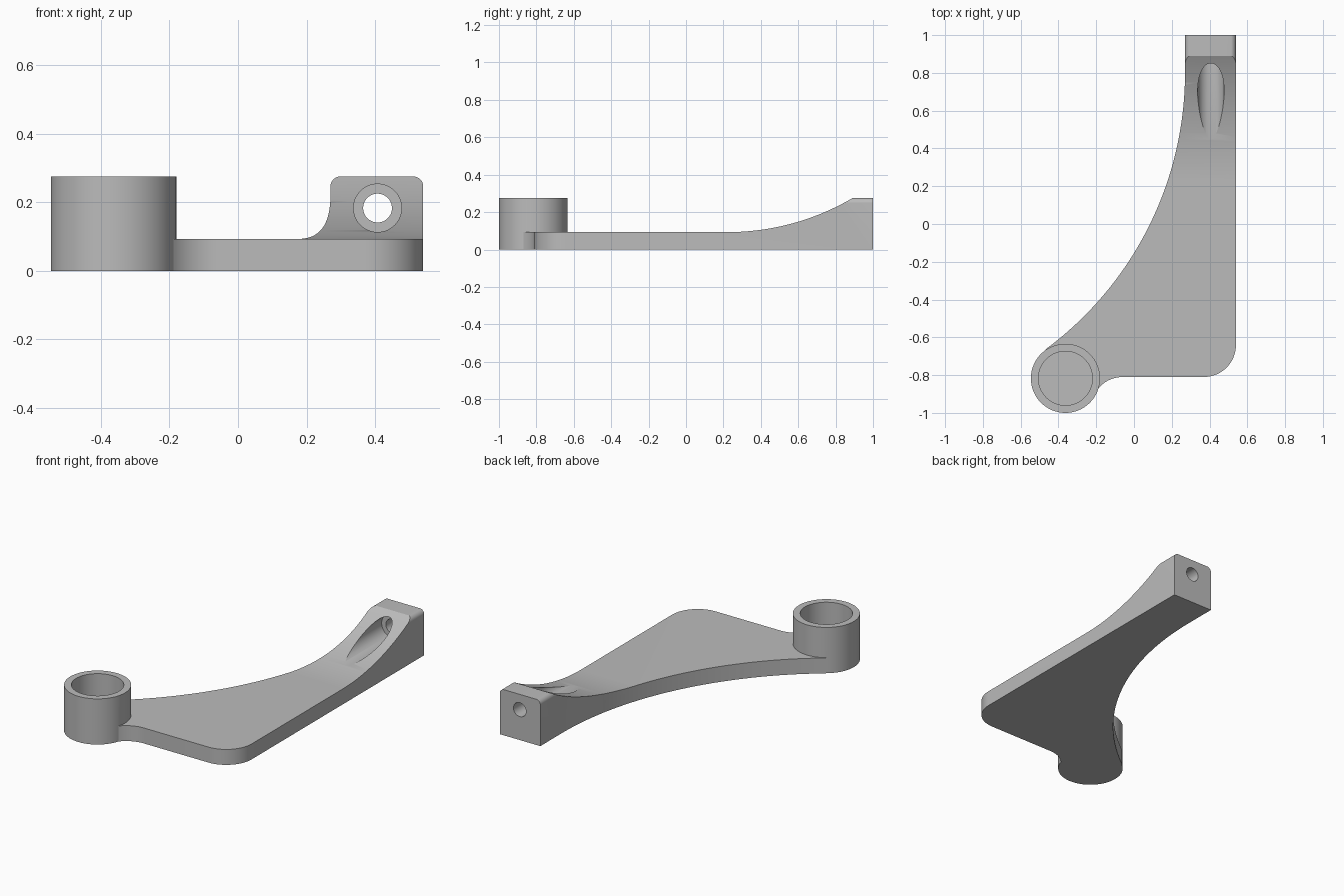
import bpy, bmesh
from math import sin, cos, radians
from mathutils import Vector

cube = bpy.data.objects.get("Cube")
if cube:
    bpy.data.objects.remove(cube, do_unlink=True)

grey = bpy.data.materials.new("plain grey")
grey.use_nodes = True
colour = (0.5, 0.5, 0.5, 1)
grey.diffuse_color = colour
grey.node_tree.nodes["Principled BSDF"].inputs["Base Color"].default_value = colour


def arc(cx, cy, r, start, end, n=16):
    angles = [radians(start + (end - start) * i / n) for i in range(n + 1)]
    return [(cx + r * cos(a), cy + r * sin(a)) for a in angles]


def prism(name, points, axis, low, high):
    """Extrude a 2D outline along the given axis (0 = x, 1 = y, 2 = z)."""
    def place(p, d):
        v = list(p)
        v.insert(axis, d)
        return Vector(v)
    bm = bmesh.new()
    face = bm.faces.new([bm.verts.new(place(p, low)) for p in points])
    grown = bmesh.ops.extrude_face_region(bm, geom=[face])["geom"]
    shift = place((0, 0), high - low)
    bmesh.ops.translate(bm, vec=shift, verts=[g for g in grown if isinstance(g, bmesh.types.BMVert)])
    bmesh.ops.recalc_face_normals(bm, faces=bm.faces)
    mesh = bpy.data.meshes.new(name)
    bm.to_mesh(mesh)
    bm.free()
    mesh.materials.append(grey)
    obj = bpy.data.objects.new(name, mesh)
    bpy.context.collection.objects.link(obj)
    return obj


def disc(cx, cy, r, n=64):
    return arc(cx, cy, r, 0, 360, n)[:-1]


def combine(target, tool, operation):
    mod = target.modifiers.new(operation, "BOOLEAN")
    mod.operation, mod.object, mod.solver = operation, tool, "EXACT"
    bpy.context.view_layer.objects.active = target
    bpy.ops.object.modifier_apply(modifier=mod.name)
    bpy.data.objects.remove(tool, do_unlink=True)


TOP, PLATE = 0.275, 0.093
LEFT, RIGHT = 0.27, 0.54
BX, BY, BR = -0.363, -0.817, 0.183

# Arm outline: curved edge, end block, rounded corner, fillet into the boss
outline = [(LEFT, 1), (RIGHT, 1)]
outline += arc(RIGHT - 0.17, -0.64, 0.17, 0, -90)
outline += arc(-0.06, -0.978, 0.168, 90, 152)
outline += [(-0.3, -0.88), (-0.4, -0.75)]
outline += arc(LEFT - 1.82, 0.8, 1.82, -53.5, 0, 48)
arm = prism("bracket", outline, 2, 0, 0.5)

# Side profile: flat plate sweeping up to the end block
side = [(-1.5, -0.1), (1.1, -0.1), (1.1, TOP), (0.89, TOP)]
side += arc(0.22, PLATE + 1.324, 1.324, -59.6, -90, 32)[1:]
side += [(-1.5, PLATE)]
combine(arm, prism("side_profile", side, 0, -1, 1), "INTERSECT")

# Rounded top edges of the end block
r = 0.03
front = [(-1, -0.1), (RIGHT + 0.0005, -0.1)]
front += arc(RIGHT + 0.0005 - r, TOP + 0.0005 - r, r, 0, 90, 8)
front += arc(LEFT - 0.0005 + r, TOP + 0.0005 - r, r, 90, 180, 8)
front += [(LEFT - 0.0005, 0.2), (-1, 0.2)]
combine(arm, prism("front_profile", front, 1, -1.5, 1.1), "INTERSECT")

# Cup-shaped boss
combine(arm, prism("boss", disc(BX, BY, BR), 2, 0, TOP), "UNION")
combine(arm, prism("boss_bore", disc(BX, BY, 0.143), 2, 0.09, 0.5), "DIFFERENCE")

# Screw hole with a counterbore that breaks through the sloped face
combine(arm, prism("counterbore", disc(0.407, 0.183, 0.07), 1, 0.2, 0.885), "DIFFERENCE")
combine(arm, prism("screw_hole", disc(0.407, 0.183, 0.042, 48), 1, 0.6, 1.2), "DIFFERENCE")

bpy.ops.object.select_all(action="DESELECT")
arm.select_set(True)
bpy.context.view_layer.objects.active = arm
bpy.ops.object.shade_smooth_by_angle(angle=radians(25))
